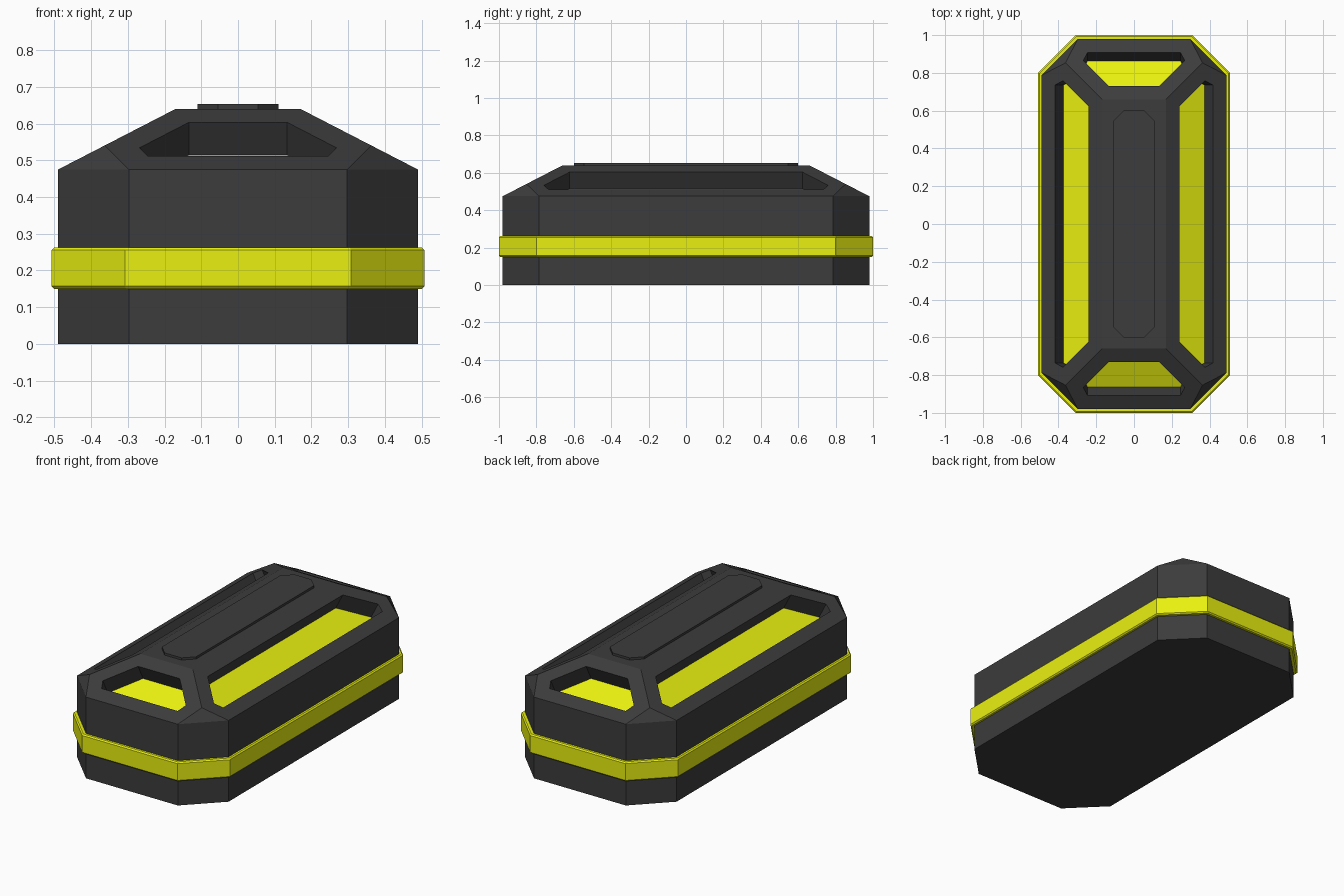
import bpy
import bmesh

if "Cube" in bpy.data.objects:
    bpy.data.objects.remove(bpy.data.objects["Cube"])


def material(name, rgb):
    m = bpy.data.materials.new(name)
    m.diffuse_color = (*rgb, 1)
    m.use_nodes = True
    m.node_tree.nodes["Principled BSDF"].inputs["Base Color"].default_value = m.diffuse_color
    return m


DARK = material("dark_grey", (0.045, 0.045, 0.045))
YELLOW = material("yellow", (0.82, 0.88, 0.005))


def octagon(x, y, c):
    """Rectangle of half size x, y with corners cut by c, counter-clockwise."""
    return [(x, -y + c), (x, y - c), (x - c, y), (-x + c, y),
            (-x, y - c), (-x, -y + c), (-x + c, -y), (x - c, -y)]


def ring(bm, x, y, c, z):
    return [bm.verts.new((px, py, z)) for px, py in octagon(x, y, c)]


def skin(bm, a, b):
    n = len(a)
    for i in range(n):
        j = (i + 1) % n
        bm.faces.new((a[i], a[j], b[j], b[i]))


def finish(bm, name, *mats):
    bmesh.ops.recalc_face_normals(bm, faces=bm.faces[:])
    me = bpy.data.meshes.new(name)
    bm.to_mesh(me)
    bm.free()
    for m in mats:
        me.materials.append(m)
    ob = bpy.data.objects.new(name, me)
    bpy.context.collection.objects.link(ob)
    return ob


# Case body: octagonal walls and hipped lid with triangular corner facets
bm = bmesh.new()
low = ring(bm, 0.49, 0.98, 0.193, 0)
rim = ring(bm, 0.49, 0.98, 0.193, 0.475)
bm.faces.new(low[::-1])
skin(bm, low, rim)
signs = [(1, 1), (-1, 1), (-1, -1), (1, -1)]
hip = [bm.verts.new((sx * 0.363, sy * 0.853, 0.5405)) for sx, sy in signs]
flat = [bm.verts.new((sx * 0.17, sy * 0.66, 0.64)) for sx, sy in signs]
bm.faces.new(flat)
slopes = []
for i in range(4):
    a, b, j = 2 * i + 1, (2 * i + 2) % 8, (i + 1) % 4
    bm.faces.new((rim[a], rim[b], hip[i]))
    slopes.append(bm.faces.new((rim[b], rim[(b + 1) % 8], hip[j],
                                flat[j], flat[i], hip[i])))
bmesh.ops.recalc_face_normals(bm, faces=bm.faces[:])

# Recessed windows with yellow floors in the four lid slopes
bmesh.ops.inset_individual(bm, faces=slopes, thickness=0.08, use_even_offset=True)
for f in slopes:
    n = f.normal.copy()
    floor = bmesh.ops.extrude_discrete_faces(bm, faces=[f])["faces"][0]
    bmesh.ops.translate(bm, verts=floor.verts[:], vec=n * -0.1)
    floor.material_index = 1
finish(bm, "case_body", DARK, YELLOW)

# Yellow band around the case, with small edge bevels
bm = bmesh.new()
profile = [(0.03, 0.15), (0.007, 0.15), (0, 0.157),
           (0, 0.255), (0.007, 0.262), (0.03, 0.262)]
rings = [ring(bm, 0.508 - d, 1 - d, 0.2 - 0.586 * d, z) for d, z in profile]
for i in range(len(rings)):
    skin(bm, rings[i], rings[(i + 1) % len(rings)])
finish(bm, "band", YELLOW)

# Raised strip on the lid
bm = bmesh.new()
a = ring(bm, 0.11, 0.6, 0.055, 0.635)
b = ring(bm, 0.11, 0.6, 0.055, 0.653)
skin(bm, a, b)
bm.faces.new(a[::-1])
bm.faces.new(b)
finish(bm, "lid_strip", DARK)
